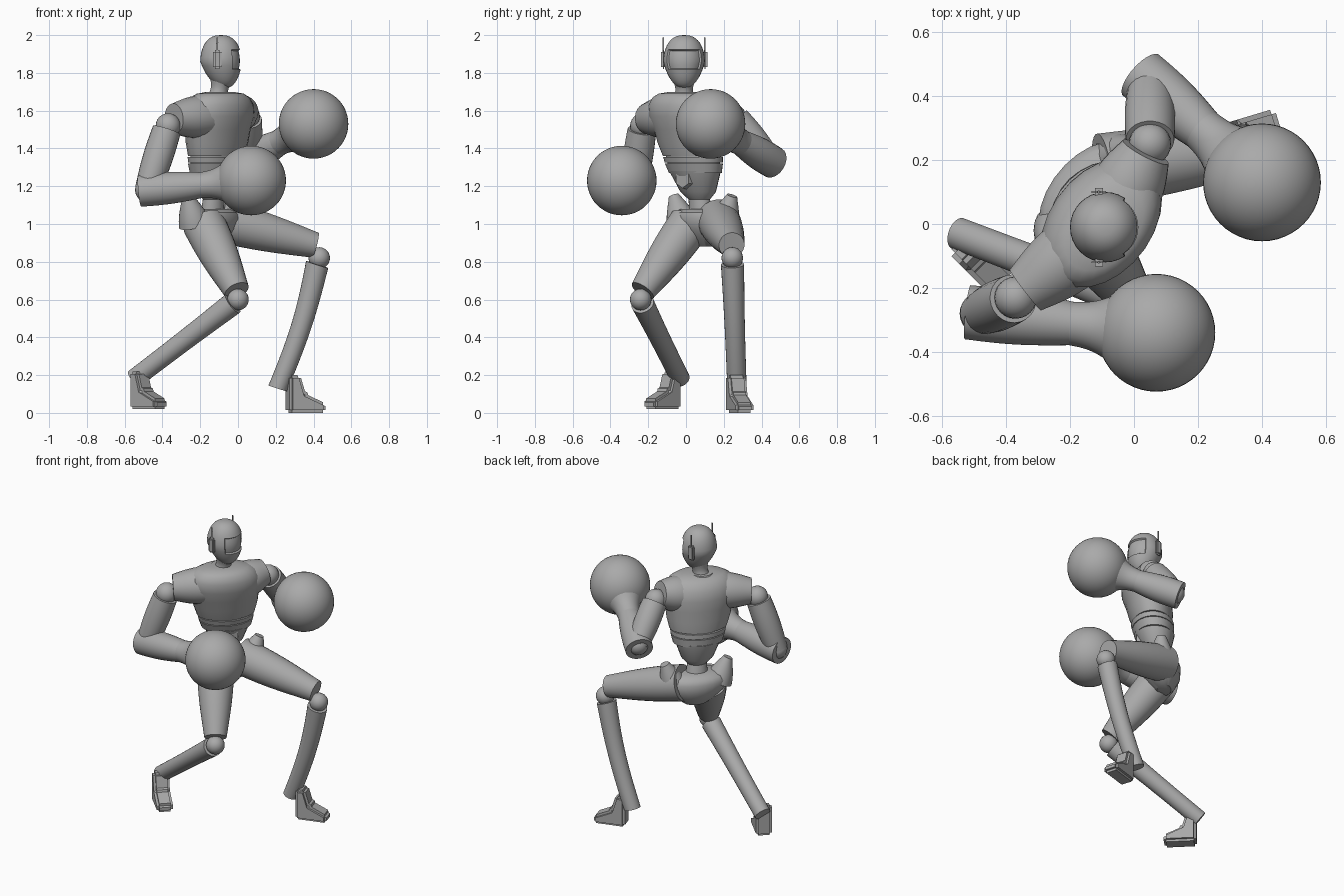
import bpy, bmesh, math
from mathutils import Vector

cube = bpy.data.objects.get("Cube")
if cube:
    bpy.data.objects.remove(cube, do_unlink=True)

GREY = (0.4, 0.4, 0.4, 1)
material = bpy.data.materials.new("plain_grey")
material.use_nodes = True
material.diffuse_color = GREY
material.node_tree.nodes["Principled BSDF"].inputs["Base Color"].default_value = GREY

LEFTWARD = Vector((0.64, 0.77, 0))  # across the turned body
FORWARD = Vector((0.77, -0.64, 0))  # where the chest points
UP = Vector((0, 0, 1))


def finish(name, bm, sharp_angle=40):
    """Turn a bmesh into a smooth grey object with crisp edges."""
    bmesh.ops.recalc_face_normals(bm, faces=bm.faces)
    mesh = bpy.data.meshes.new(name)
    bm.to_mesh(mesh)
    bm.free()
    mesh.shade_smooth()
    mesh.set_sharp_from_angle(angle=math.radians(sharp_angle))
    mesh.materials.append(material)
    bpy.context.collection.objects.link(bpy.data.objects.new(name, mesh))


def loft(name, rings):
    """Skin a list of rings, each given as (centre, axis_u, axis_v)."""
    bm = bmesh.new()
    sides = 24
    angles = [math.tau * (k + 0.5) / sides for k in range(sides)]
    loops = [[bm.verts.new(centre + u * math.cos(a) + v * math.sin(a)) for a in angles]
             for centre, u, v in rings]
    for low, high in zip(loops, loops[1:]):
        for k in range(sides):
            n = (k + 1) % sides
            bm.faces.new((low[k], low[n], high[n], high[k]))
    bm.faces.new(loops[0])
    bm.faces.new(loops[-1])
    finish(name, bm)


def limb(name, start, end, start_radius, end_radius, bulge=0.1, bow=Vector()):
    """Straight or bowed round limb that swells in the middle."""
    turn = (end - start).to_track_quat('Z', 'Y')
    steps = 10
    rings = []
    for k in range(steps + 1):
        t = k / steps
        swell = math.sin(math.pi * t)
        radius = start_radius + (end_radius - start_radius) * t
        radius *= 1 + bulge * (swell - 0.5)
        rings.append((start.lerp(end, t) + bow * swell,
                      turn @ Vector((radius, 0, 0)), turn @ Vector((0, radius, 0))))
    loft(name, rings)


def spine(z):
    """Centre line of the leaning trunk at a height."""
    return Vector((-0.14, 0.09, 1)).lerp(Vector((-0.1, 0, 1.6)), (z - 1) / 0.6)


def trunk(name, depth, profile):
    """Level oval section of the body from (height, half width) pairs."""
    loft(name, [(spine(z), LEFTWARD * w, FORWARD * w * depth) for z, w in profile])


def ball(name, centre, radius, segments=24):
    bm = bmesh.new()
    bmesh.ops.create_uvsphere(bm, u_segments=segments, v_segments=segments // 2, radius=radius)
    bmesh.ops.translate(bm, verts=bm.verts, vec=centre)
    finish(name, bm)


def block(name, centre, size):
    bm = bmesh.new()
    bmesh.ops.create_cube(bm, size=1)
    bmesh.ops.scale(bm, verts=bm.verts, vec=size)
    bmesh.ops.translate(bm, verts=bm.verts, vec=centre)
    bmesh.ops.bevel(bm, geom=bm.edges[:], offset=min(size) * 0.4, segments=2, affect='EDGES')
    finish(name, bm)


def foot(name, heel, aim):
    """Side outline of a foot, extruded across its width."""
    bm = bmesh.new()
    across = aim.cross(UP) * 0.1
    outline = [(-0.05, 0), (0.15, 0), (0.15, 0.05), (0.04, 0.1), (0.01, 0.2), (-0.05, 0.2)]
    sole = bm.faces.new([bm.verts.new(heel + aim * a + UP * b - across / 2) for a, b in outline])
    extruded = bmesh.ops.extrude_face_region(bm, geom=[sole])["geom"]
    moved = [v for v in extruded if isinstance(v, bmesh.types.BMVert)]
    bmesh.ops.translate(bm, verts=moved, vec=across)
    bmesh.ops.bevel(bm, geom=bm.edges[:], offset=0.015, segments=2, affect='EDGES')
    finish(name, bm)


# Head: a full egg with a jaw pushed forward and a sunken visor
head_centre = Vector((-0.09, -0.01, 1.86))
bm = bmesh.new()
bmesh.ops.create_uvsphere(bm, u_segments=32, v_segments=20, radius=1)
for v in bm.verts:
    drop = min(v.co.z, 0)
    ring = math.hypot(v.co.x, v.co.y)
    full = 0.11 * (1 + 0.25 * drop) * max(ring, 0.01) ** -0.2
    v.co = head_centre + Vector((v.co.x * full - 0.02 * drop, v.co.y * full, v.co.z * 0.14))
bm.normal_update()
visor = [f for f in bm.faces if f.normal.x > 0.55
         and -0.05 < f.calc_center_median().z - head_centre.z < 0.06]
bmesh.ops.inset_region(bm, faces=visor, thickness=0.004, depth=-0.01)
finish("head", bm)

# Ear pods and aerials
for side, sign in (("left", 1), ("right", -1)):
    ear = head_centre + Vector((-0.02, 0.11 * sign, 0.01))
    block(side + "_ear_pod", ear, Vector((0.045, 0.025, 0.1)))
    block(side + "_aerial", ear + UP * 0.07, Vector((0.01, 0.008, 0.1)))

# Neck and collar
neck_base = Vector((-0.11, -0.01, 1.65))
limb("neck", neck_base, head_centre - UP * 0.1, 0.06, 0.05, bulge=-0.3)
limb("collar", neck_base, neck_base + UP * 0.05, 0.085, 0.07)

# Trunk: chest shell, two rib bands, abdomen with thin waist, pelvis
trunk("chest", 0.68, [(1.36, 0.18), (1.43, 0.2), (1.5, 0.21), (1.57, 0.23),
                      (1.63, 0.22), (1.67, 0.19), (1.69, 0.15), (1.7, 0.08)])
trunk("upper_rib_band", 0.75, [(1.325, 0.17), (1.355, 0.175)])
trunk("lower_rib_band", 0.75, [(1.27, 0.155), (1.32, 0.17)])
trunk("rib_core", 0.75, [(1.28, 0.15), (1.38, 0.16)])
trunk("abdomen", 0.85, [(1.05, 0.07), (1.13, 0.06), (1.17, 0.1), (1.28, 0.145)])
trunk("pelvis", 0.62, [(0.88, 0.07), (0.92, 0.13), (0.97, 0.18), (1.03, 0.2),
                       (1.06, 0.18), (1.08, 0.12)])

# Six-sided belly plate
bm = bmesh.new()
bmesh.ops.create_cone(bm, cap_ends=True, segments=6, radius1=0.06, radius2=0.05, depth=0.05)
bmesh.ops.rotate(bm, verts=bm.verts, matrix=FORWARD.to_track_quat('Z', 'Y').to_matrix())
bmesh.ops.translate(bm, verts=bm.verts, vec=spine(1.24) + FORWARD * 0.09)
finish("belly_plate", bm, 20)


def build_arm(side, sign, shoulder, elbow, glove):
    """Shoulder cap, upper arm, forearm, flared cuff and ball glove."""
    chest_side = spine(1.57) + LEFTWARD * 0.1 * sign
    reach = (glove - elbow).normalized()
    wrist = glove - reach * 0.25
    limb(side + "_shoulder", chest_side, shoulder.lerp(chest_side, 0.15) + UP * 0.03, 0.12, 0.085)
    ball(side + "_shoulder_joint", shoulder, 0.066)
    limb(side + "_upper_arm", shoulder.lerp(elbow, 0.07), elbow, 0.08, 0.07)
    ball(side + "_elbow_joint", elbow, 0.065)
    limb(side + "_forearm", elbow - reach * 0.04, wrist, 0.09, 0.07)
    limb(side + "_cuff", wrist - reach * 0.02, glove - reach * 0.15, 0.065, 0.095, bulge=-0.1)
    ball(side + "_glove", glove, 0.184, 48)


def build_leg(side, sign, hip, knee, lift, spur, bow, heel, aim):
    """Hip crest, thigh, knee, shin ending in a heel spur, and foot."""
    crest = spine(1) + LEFTWARD * 0.14 * sign
    limb(side + "_hip_crest", crest, crest + LEFTWARD * 0.06 * sign + UP * 0.15, 0.09, 0.03)
    limb(side + "_thigh", hip, knee.lerp(hip, 0.04) + UP * lift, 0.12, 0.072)
    ball(side + "_knee_joint", knee, 0.057)
    limb(side + "_shin", knee.lerp(spur, 0.05), spur, 0.06, 0.05, bulge=-0.05, bow=bow)
    foot(side + "_foot", heel, aim.normalized())


build_arm("left", 1, Vector((0.05, 0.25, 1.57)), Vector((0.05, 0.44, 1.34)),
          Vector((0.4, 0.13, 1.53)))
build_arm("right", -1, Vector((-0.37, -0.23, 1.52)), Vector((-0.48, -0.28, 1.18)),
          Vector((0.07, -0.34, 1.23)))
build_leg("left", 1, Vector((-0.1, 0.17, 1.02)), Vector((0.43, 0.245, 0.82)), 0.06,
          Vector((0.21, 0.27, 0.13)), Vector((0.02, 0, 0)),
          Vector((0.31, 0.27, 0)), Vector((1, 0.3, 0)))
build_leg("right", -1, Vector((-0.18, 0.02, 1)), Vector((0, -0.24, 0.6)), 0.03,
          Vector((-0.55, -0.03, 0.18)), Vector(),
          Vector((-0.51, -0.09, 0.02)), Vector((0.7, -0.7, 0)))
